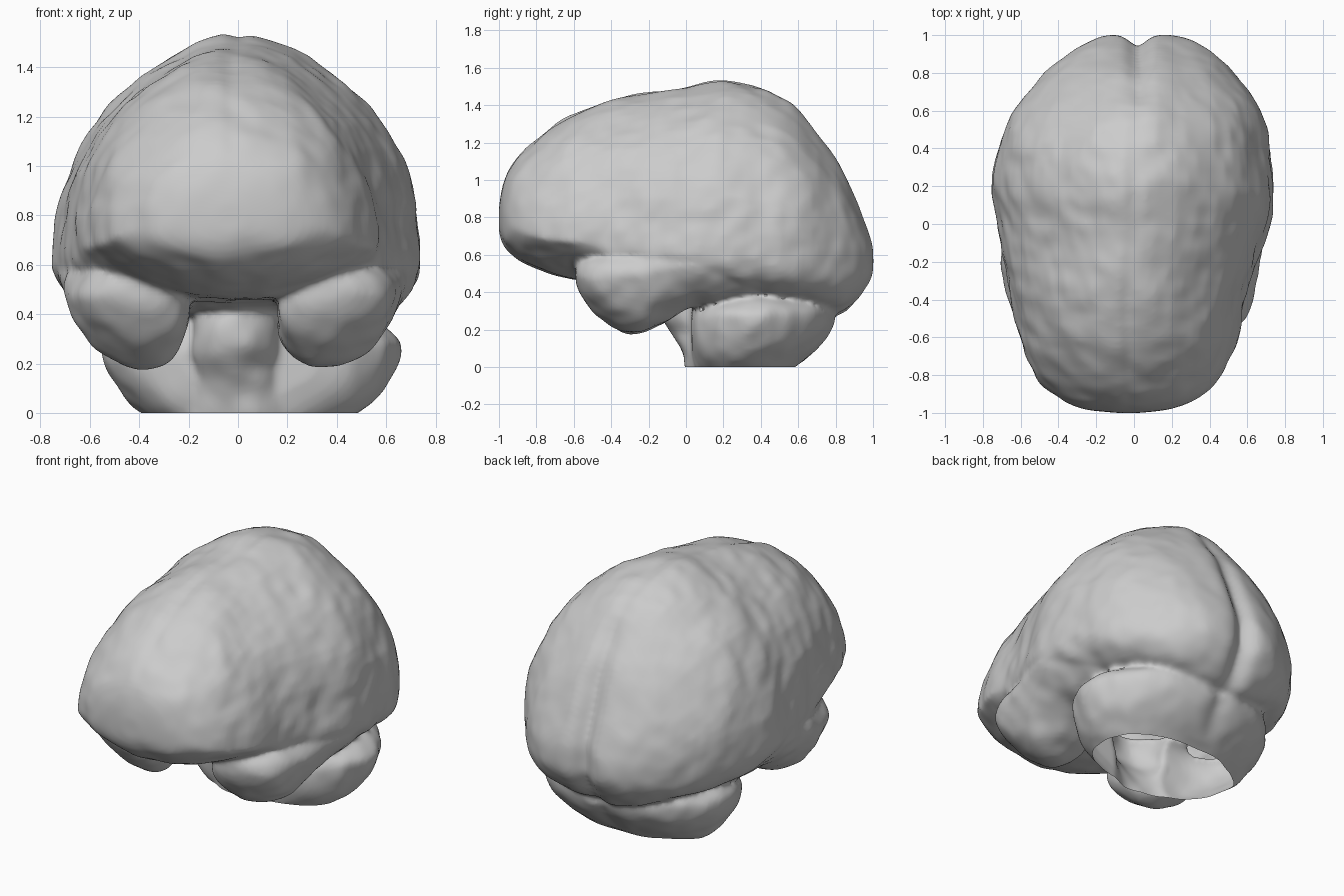
import bpy, bmesh, math
from mathutils import Vector, noise

if "Cube" in bpy.data.objects:
    bpy.data.objects.remove(bpy.data.objects["Cube"])

grey = bpy.data.materials.new("grey")
grey.diffuse_color = (0.6, 0.6, 0.6, 1)
grey.use_nodes = True
grey.node_tree.nodes["Principled BSDF"].inputs["Base Color"].default_value = grey.diffuse_color
brain = bmesh.new()  # all parts are gathered here, then fused


def ramp(v, a, b):
    return min(max((v - a) / (b - a), 0), 1)


def resample(rows, steps):
    """Smoothly interpolate the section table."""
    out = []
    for i in range(len(rows) - 1):
        a, b, c, d = (rows[min(max(j, 0), len(rows) - 1)] for j in range(i - 1, i + 3))
        for s in range(steps):
            t = s / steps
            out.append([0.5 * (2 * q + (r - p) * t + (2 * p - 5 * q + 4 * r - u) * t * t
                               + (3 * q - p - 3 * r + u) * t ** 3)
                        for p, q, r, u in zip(a, b, c, d)])
    return out + [list(rows[-1])]


def loft(rows, upright=False, side=1, power=lambda s: 1.0, peak=lambda s: 0.0, groove=0.0,
         notch=0.0, skew=0.0, bump=0.016, steps=6, segs=80):
    """Rows: station, centre x, half width, low, middle, high."""
    bm = bmesh.new()
    rings = []
    for s, cx, w, lo, mid, hi in resample(rows, steps):
        ring = []
        for k in range(segs):
            a = 2 * math.pi * k / segs
            c, n = math.cos(a), math.sin(a)
            x = cx + w * c
            if n > 0:
                h = (hi - mid) * ((1 - peak(s)) * n + peak(s) * n ** 12)
                h *= 1 - groove * math.exp(-(c / 0.07) ** 2)  # midline cleft
            else:
                h = -(mid - lo) * abs(n) ** power(s)
                x += skew * n * min(1, w / 0.2)  # underside leans inwards
            x *= side
            p = Vector((x, mid + h, s)) if upright else Vector((x, s, mid + h))
            axis = Vector((side * cx, mid, s)) if upright else Vector((side * cx, s, mid))
            d = (p - axis).normalized()
            p += d * min(bump, w * 0.1) * (noise.noise(p * 4.5) + 0.7 * noise.noise(p * 11))
            # cleft between the two halves at the back
            p.y -= notch * ramp(s, 0.55, 0.95) * math.exp(-((x - 0.02) / 0.06) ** 2)
            ring.append(bm.verts.new(p))
        rings.append(ring)
    for r0, r1 in zip(rings, rings[1:]):
        for k in range(segs):
            j = (k + 1) % segs
            bm.faces.new((r0[k], r0[j], r1[j], r1[k]))
    bm.faces.new(rings[0])
    bm.faces.new(rings[-1])
    bmesh.ops.recalc_face_normals(bm, faces=bm.faces)
    part = bpy.data.meshes.new("part")
    bm.to_mesh(part)
    bm.free()
    brain.from_mesh(part)
    bpy.data.meshes.remove(part)


def underside(s):
    """Full at the very front, hollow behind it, full again further back."""
    if s < -0.7:
        return 0.75 + 1.15 * ramp(s, -0.96, -0.82)
    return 1.9 - 1.25 * ramp(s, -0.62, -0.4)


# Main upper mass
loft([
    (-1.00, -0.03, 0.06, 0.73, 0.79, 0.85),
    (-0.98, -0.03, 0.22, 0.665, 0.79, 0.97),
    (-0.93, -0.03, 0.36, 0.61, 0.76, 1.08),
    (-0.82, -0.03, 0.48, 0.53, 0.70, 1.20),
    (-0.62, -0.03, 0.575, 0.47, 0.67, 1.35),
    (-0.40, -0.035, 0.62, 0.46, 0.67, 1.43),
    (-0.20, -0.02, 0.67, 0.44, 0.66, 1.47),
    (0.00, 0.00, 0.72, 0.40, 0.65, 1.51),
    (0.20, 0.00, 0.745, 0.35, 0.65, 1.54),
    (0.40, 0.00, 0.72, 0.31, 0.65, 1.50),
    (0.60, 0.02, 0.65, 0.29, 0.64, 1.38),
    (0.80, 0.03, 0.50, 0.28, 0.61, 1.13),
    (0.90, 0.04, 0.39, 0.34, 0.59, 0.93),
    (0.97, 0.04, 0.27, 0.43, 0.57, 0.76),
    (1.00, 0.03, 0.16, 0.50, 0.57, 0.66),
    (1.002, 0.03, 0.01, 0.56, 0.57, 0.58),
], power=underside, peak=lambda s: 0.07 * ramp(s, -0.6, 0.1), groove=0.02, notch=0.06)

# Side lobes below the main mass
for side, out in ((1, -0.02), (-1, 0.02)):
    loft([(s, cx + out * ramp(s, 0.1, -0.2), *rest) for s, cx, *rest in (
        (-0.59, 0.40, 0.05, 0.45, 0.49, 0.53),
        (-0.56, 0.40, 0.14, 0.38, 0.48, 0.57),
        (-0.48, 0.41, 0.21, 0.28, 0.47, 0.62),
        (-0.30, 0.43, 0.24, 0.18, 0.48, 0.66),
        (-0.12, 0.45, 0.245, 0.23, 0.52, 0.68),
        (0.05, 0.49, 0.23, 0.32, 0.55, 0.70),
        (0.25, 0.49, 0.22, 0.33, 0.56, 0.70),
        (0.45, 0.45, 0.19, 0.34, 0.54, 0.68),
        (0.70, 0.36, 0.08, 0.40, 0.50, 0.60))], side=side, skew=0.07)

# Rear lower mass
loft([
    (0.03, 0.05, 0.28, 0.06, 0.22, 0.34),
    (0.07, 0.05, 0.42, -0.06, 0.24, 0.38),
    (0.18, 0.05, 0.55, -0.12, 0.26, 0.42),
    (0.35, 0.05, 0.605, -0.12, 0.27, 0.45),
    (0.50, 0.05, 0.57, -0.06, 0.27, 0.45),
    (0.65, 0.05, 0.46, 0.05, 0.28, 0.42),
    (0.75, 0.05, 0.31, 0.15, 0.28, 0.38),
    (0.80, 0.05, 0.10, 0.23, 0.28, 0.32),
], notch=0.04)

# Stem between the lobes
loft([
    (-0.06, 0.00, 0.21, 0.02, 0.12, 0.25),
    (0.00, 0.00, 0.21, 0.00, 0.12, 0.25),
    (0.10, 0.00, 0.19, -0.03, 0.10, 0.25),
    (0.18, -0.01, 0.17, -0.08, 0.08, 0.25),
    (0.28, -0.015, 0.18, -0.13, 0.06, 0.25),
    (0.38, -0.015, 0.165, -0.13, 0.06, 0.25),
    (0.50, -0.01, 0.12, -0.08, 0.06, 0.25),
], upright=True)

# Fuse the parts into one skin and soften the seams
mesh = bpy.data.meshes.new("fused_parts")
brain.to_mesh(mesh)
ob = bpy.data.objects.new("brain", mesh)
bpy.context.collection.objects.link(ob)
remesh = ob.modifiers.new("fuse", 'REMESH')
remesh.mode = 'VOXEL'
remesh.voxel_size = 0.016
soften = ob.modifiers.new("soften", 'SMOOTH')
soften.factor = 0.5
soften.iterations = 4
bpy.context.view_layer.update()
skin = bpy.data.meshes.new_from_object(ob.evaluated_get(bpy.context.evaluated_depsgraph_get()))
ob.modifiers.clear()

# Flat open cut at the base
brain.clear()
brain.from_mesh(skin)
bmesh.ops.bisect_plane(brain, geom=brain.verts[:] + brain.edges[:] + brain.faces[:],
                       plane_co=(0, 0, 0), plane_no=(0, 0, -1), clear_outer=True)
brain.to_mesh(skin)
brain.free()
ob.data = skin
bpy.data.meshes.remove(mesh)
skin.materials.clear()
skin.materials.append(grey)
bpy.context.view_layer.objects.active = ob
ob.select_set(True)
bpy.ops.object.shade_smooth_by_angle(angle=math.radians(45))
